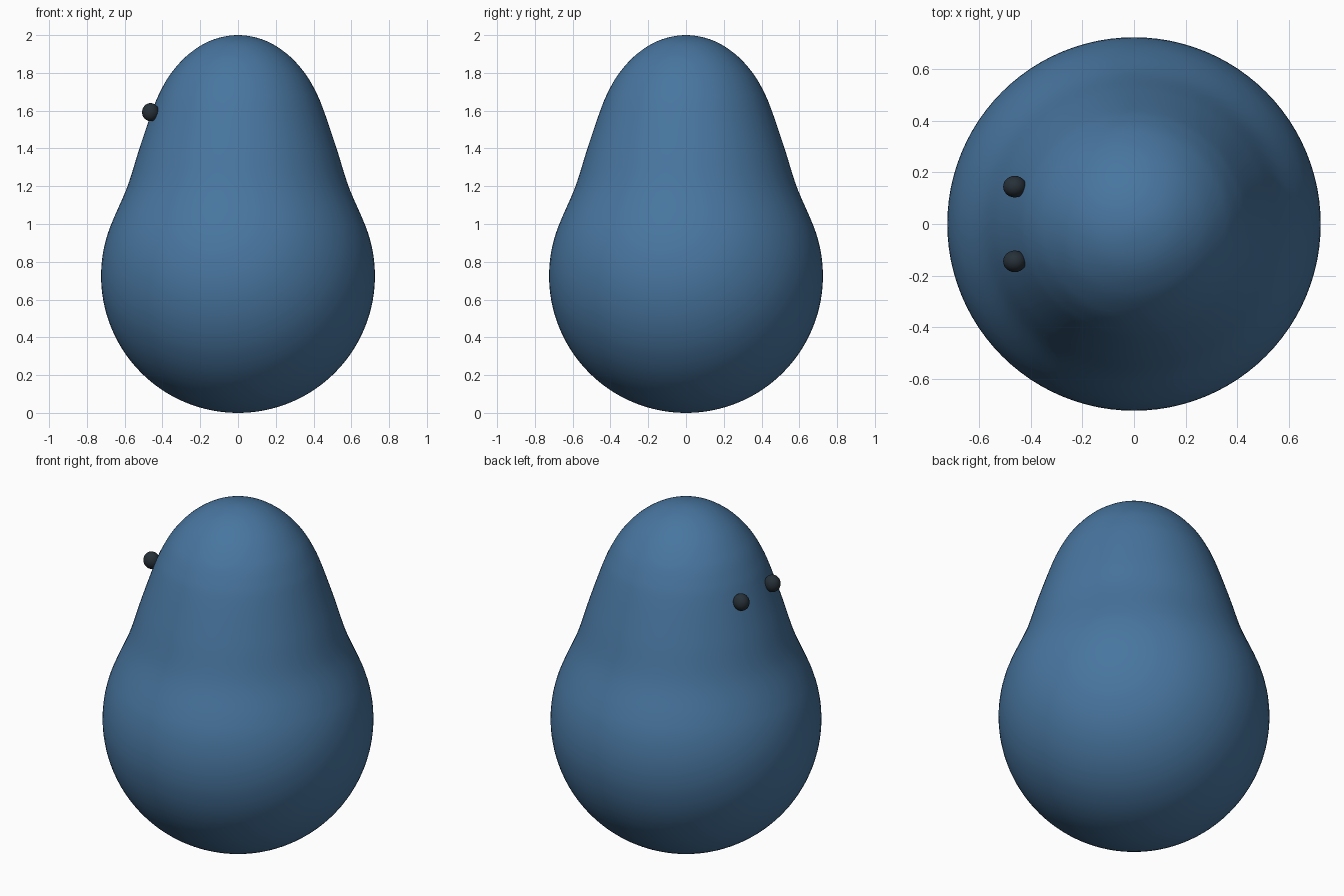
import bpy, bmesh, math
from mathutils import Vector

if "Cube" in bpy.data.objects:
    bpy.data.objects.remove(bpy.data.objects["Cube"])


def material(name, rgb):
    m = bpy.data.materials.new(name)
    m.diffuse_color = (*rgb, 1)
    m.use_nodes = True
    m.node_tree.nodes["Principled BSDF"].inputs["Base Color"].default_value = m.diffuse_color
    return m


def finish(bm, name, mat):
    for f in bm.faces:
        f.smooth = True
    me = bpy.data.meshes.new(name)
    bm.to_mesh(me)
    bm.free()
    me.materials.append(mat)
    ob = bpy.data.objects.new(name, me)
    bpy.context.collection.objects.link(ob)
    return ob


def spline(pts, steps=8):
    # smooth curve through the neck control points
    out = []
    for i in range(1, len(pts) - 2):
        a, b, c, d = (Vector(p) for p in pts[i - 1:i + 3])
        for s in range(steps):
            t = s / steps
            p = 0.5 * (2 * b + (c - a) * t + (2 * a - 5 * b + 4 * c - d) * t * t
                       + (3 * b - a - 3 * c + d) * t ** 3)
            out.append((p.x, p.y))
    return out


blue = material("blue", (0.065, 0.18, 0.35))
black = material("near_black", (0.02, 0.03, 0.04))

# Body: round bowl below, tapering neck and domed head above, as one lathe
R = 0.725
profile = []
for i in range(41):
    a = math.radians(-90 + 114 * i / 40)
    profile.append((R * math.cos(a), R + R * math.sin(a)))
neck = [(0.70, 0.91), profile[-1], (0.585, 1.2), (0.522, 1.4), (0.454, 1.6),
        (0.412, 1.7), (0.353, 1.8), (0.26, 1.9), (0.14, 1.973), (0, 2.0), (-0.14, 1.973)]
profile = profile[:-1] + spline(neck) + [(0, 2.0)]

bm = bmesh.new()
verts = [bm.verts.new((r, 0, z)) for r, z in profile]
edges = [bm.edges.new(p) for p in zip(verts, verts[1:])]
bmesh.ops.spin(bm, geom=verts + edges, cent=(0, 0, 0), axis=(0, 0, 1),
               angle=math.tau, steps=96)
bmesh.ops.remove_doubles(bm, verts=bm.verts, dist=1e-4)
bmesh.ops.recalc_face_normals(bm, faces=bm.faces)
finish(bm, "body", blue)

# Eyes: two small beads on the left side of the head
for side, label in ((-1, "front"), (1, "back")):
    bm = bmesh.new()
    bmesh.ops.create_uvsphere(bm, u_segments=24, v_segments=16, radius=1)
    bmesh.ops.scale(bm, vec=(0.045, 0.042, 0.048), verts=bm.verts)
    bmesh.ops.translate(bm, vec=(-0.463, side * 0.145, 1.592), verts=bm.verts)
    finish(bm, label + "_eye", black)
